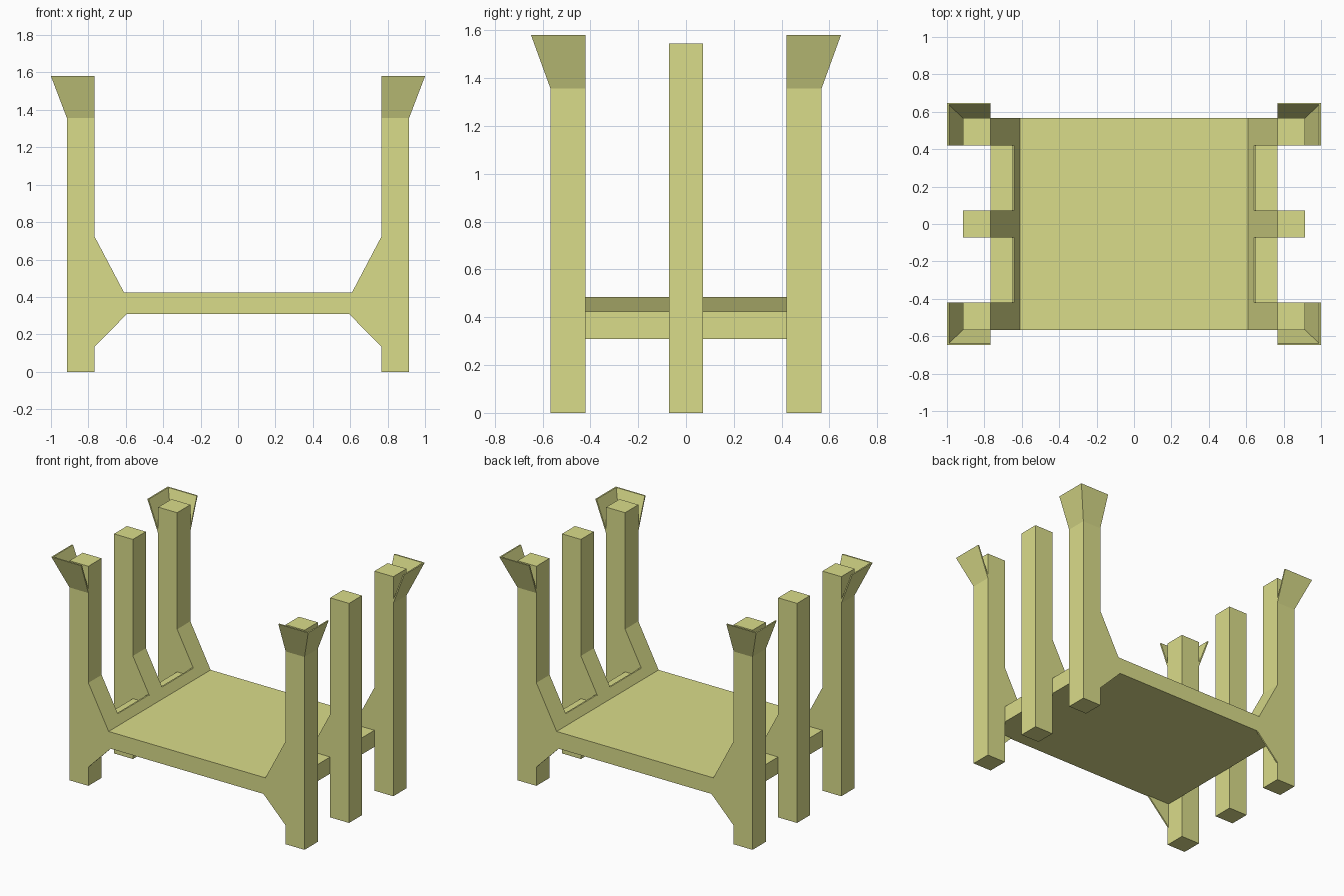
import bpy, bmesh

if "Cube" in bpy.data.objects:
    bpy.data.objects.remove(bpy.data.objects["Cube"])

mat = bpy.data.materials.new("pale_yellow_paint")
mat.diffuse_color = (0.70, 0.716, 0.254, 1)
mat.use_nodes = True
mat.node_tree.nodes["Principled BSDF"].inputs["Base Color"].default_value = mat.diffuse_color


def finish(name, bm):
    bmesh.ops.recalc_face_normals(bm, faces=bm.faces)
    me = bpy.data.meshes.new(name)
    bm.to_mesh(me)
    bm.free()
    me.materials.append(mat)
    ob = bpy.data.objects.new(name, me)
    bpy.context.collection.objects.link(ob)


def prism(name, profile, y0, y1, sx=1):
    """Extrude an (x, z) profile from y0 to y1."""
    bm = bmesh.new()
    face = bm.faces.new([bm.verts.new((sx * x, y0, z)) for x, z in profile])
    ext = bmesh.ops.extrude_face_region(bm, geom=[face])
    verts = [v for v in ext["geom"] if isinstance(v, bmesh.types.BMVert)]
    bmesh.ops.translate(bm, verts=verts, vec=(0, y1 - y0, 0))
    finish(name, bm)


def rect(x0, x1, z0, z1):
    return [(x0, z0), (x1, z0), (x1, z1), (x0, z1)]


IN, OUT = 0.768, 0.915       # post faces in x
YI, YO = 0.42, 0.567         # corner post faces in y
Z0, Z1 = 0.308, 0.425        # deck underside and top


def flare(name, sx, sy):
    """L-shaped sheet leaning outward around a corner post."""
    def loop(x, y, z):
        return [bm.verts.new((sx * a, sy * b, z)) for a, b in ((x, YI), (x, y), (IN, y))]
    bm = bmesh.new()
    t = 0.01
    rings = [loop(OUT, YO, 1.357), loop(1.0, 0.648, 1.58),
             loop(1.0 - t, 0.648 - t, 1.58), loop(OUT - t, YO - t, 1.357)]
    for i in range(4):
        a, b = rings[i], rings[(i + 1) % 4]
        for k in range(2):
            bm.faces.new((a[k], a[k + 1], b[k + 1], b[k]))
    for k in (0, 2):
        bm.faces.new([r[k] for r in rings])
    finish(name, bm)


# Flat deck
prism("deck", rect(-IN, IN, Z0, Z1), -YO, YO)

for sx, side in ((-1, "left"), (1, "right")):
    # Slanted lip along each end of the deck, flush with the braces
    prism(f"{side}_lip", [(0.61, Z1), (0.62, Z1), (0.652, 0.485), (0.642, 0.485)], -YO, YO, sx)

    # Posts with solid upper braces
    for y0, y1, where in ((-YO, -YI, "front"), (-0.072, 0.072, "middle"), (YI, YO, "back")):
        prism(f"{side}_{where}_post", rect(IN, OUT, 0, 1.545), y0, y1, sx)
        prism(f"{side}_{where}_upper_brace", [(0.61, Z1), (IN, Z1), (IN, 0.725)], y0, y1, sx)

    # Thin lower gusset plates and flared guides on the corner posts
    for sy, where in ((-1, "front"), (1, "back")):
        prism(f"{side}_{where}_lower_gusset", [(0.595, Z0), (IN, Z0), (IN, 0.132)],
              sy * (YO - 0.01), sy * YO, sx)
        flare(f"{side}_{where}_flared_guide", sx, sy)
